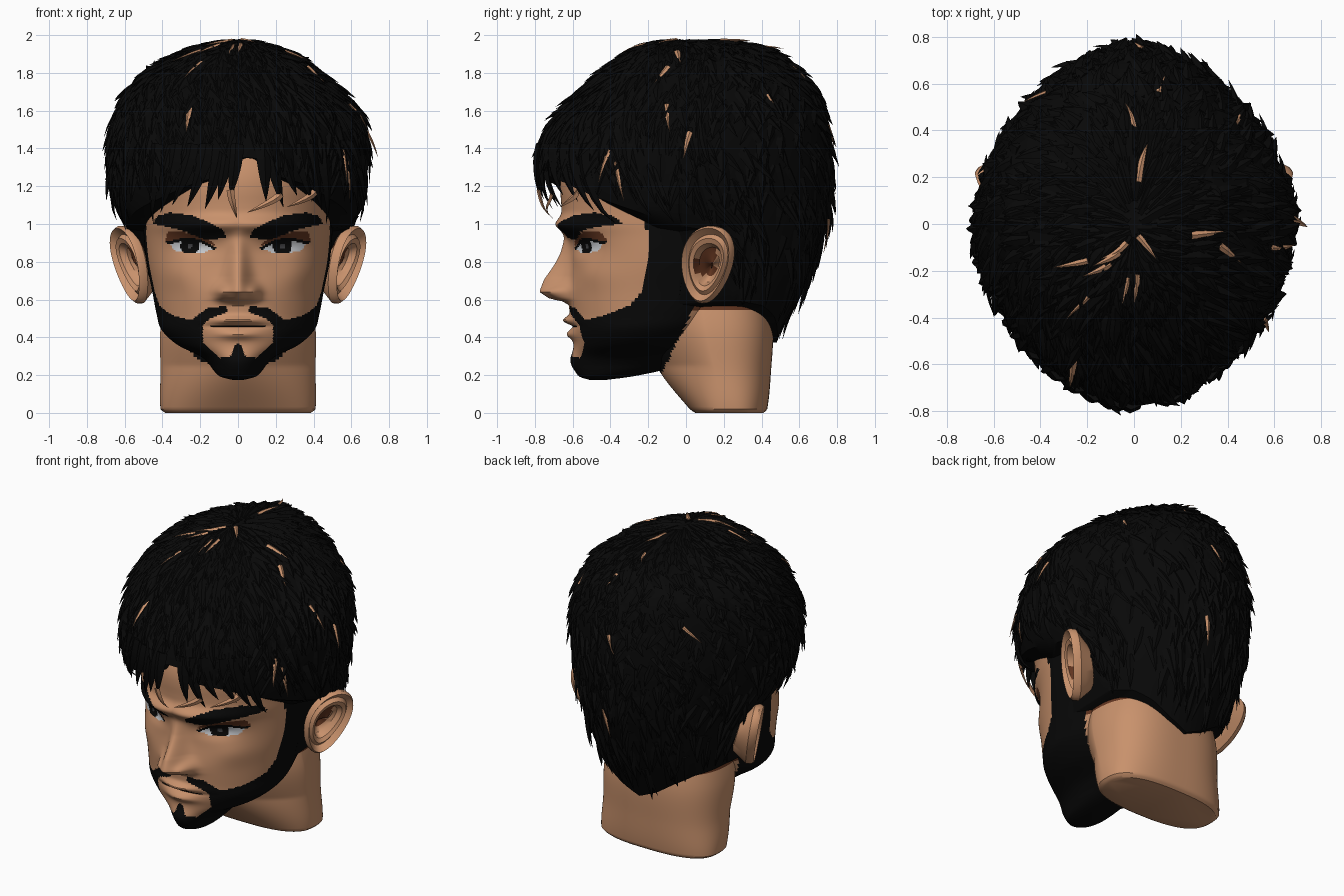
import bpy, bmesh, random
from math import sin, cos, pi, exp, asin, atan2
from mathutils import Vector

random.seed(4)
if "Cube" in bpy.data.objects:
    bpy.data.objects.remove(bpy.data.objects["Cube"])

def material(name, rgb):
    m = bpy.data.materials.new(name)
    m.use_nodes = True
    m.diffuse_color = (*rgb, 1)
    m.node_tree.nodes["Principled BSDF"].inputs["Base Color"].default_value = (*rgb, 1)
    return m

MATS = [material("skin", (.58, .285, .15)), material("hair_black", (.0025, .0025, .0025)),
        material("shadow_brown", (.12, .035, .014)), material("eye_white", (.6, .62, .65)),
        material("pupil_grey", (.06, .06, .065))]
SKIN, BLACK, BROWN, WHITE, GREY = range(5)

def build(name, verts, faces, rule, smooth=True):
    """Mesh object whose face colours come from rule(face centre)."""
    mesh = bpy.data.meshes.new(name)
    mesh.from_pydata(verts, [], faces)
    for m in MATS:
        mesh.materials.append(m)
    bm = bmesh.new()
    bm.from_mesh(mesh)
    bmesh.ops.recalc_face_normals(bm, faces=bm.faces)
    for f in bm.faces:
        f.material_index = rule(f.calc_center_median())
    bm.to_mesh(mesh)
    bm.free()
    ob = bpy.data.objects.new(name, mesh)
    bpy.context.collection.objects.link(ob)
    if smooth:
        bpy.ops.object.select_all(action='DESELECT')
        ob.select_set(True)
        bpy.context.view_layer.objects.active = ob
        bpy.ops.object.shade_smooth_by_angle(angle=.6)

def loft(rows, start=0):
    """Quads joining equal closed rows, with both ends capped."""
    n, last = len(rows[0]), len(rows) - 1
    idx = lambda i, j: start + i * n + j % n
    faces = [(idx(i, j), idx(i, j + 1), idx(i + 1, j + 1), idx(i + 1, j)) for i in range(last) for j in range(n)]
    faces += [tuple(idx(0, j) for j in reversed(range(n))), tuple(idx(last, j) for j in range(n))]
    return [v for r in rows for v in r], faces

def linear(table, x):
    for (x0, y0), (x1, y1) in zip(table, table[1:]):
        if x <= x1:
            return y0 + (y1 - y0) * max(0, (x - x0) / (x1 - x0))
    return table[-1][1]

def ring(table, z, a, power=1):
    """Point on a smooth loft of (z, front, back, half width) stations; a = 0 is the front."""
    zc = min(max(z, table[0][0]), table[-1][0])
    i = next(k for k in range(len(table) - 1) if zc <= table[k + 1][0])
    p, q, o, r = table[i], table[i + 1], table[max(i - 1, 0)], table[min(i + 2, len(table) - 1)]
    h, val = q[0] - p[0], []
    k = (zc - p[0]) / h
    for c in (1, 2, 3):
        m0, m1 = (q[c] - o[c]) / (q[0] - o[0]) * h, (r[c] - p[c]) / (r[0] - p[0]) * h
        d = q[c] - p[c]
        val.append(p[c] + k * m0 + k * k * (3 * d - 2 * m0 - m1) + k ** 3 * (m0 + m1 - 2 * d))
    f, b, w = val
    s, c = [abs(v) ** power * (1 if v > 0 else -1) for v in (sin(a), cos(a))]
    return Vector((w * s, (f + b) / 2 - (b - f) / 2 * c, z))

def inside(poly, x, y):
    hit = False
    for (x0, y0), (x1, y1) in zip(poly, poly[1:] + poly[:1]):
        if (y0 > y) != (y1 > y) and x < x0 + (x1 - x0) * (y - y0) / (y1 - y0):
            hit = not hit
    return hit

# Head: stations, nose, and painted regions; FACE is (angle from front, height)
HEAD = [(.175, -.51, -.42, .03), (.19, -.56, -.3, .09), (.22, -.58, -.15, .125), (.26, -.59, -.05, .155),
        (.3, -.595, 0, .2), (.36, -.595, .1, .32), (.44, -.605, .2, .405), (.52, -.615, .3, .43),
        (.65, -.625, .4, .455), (.8, -.61, .45, .485), (.95, -.63, .5, .5), (1.1, -.66, .53, .51),
        (1.3, -.65, .55, .52), (1.5, -.5, .5, .42), (1.7, -.2, .3, .15)]
NOSE = [(.57, 0), (.59, .03), (.605, .1), (.64, .15), (.71, .13), (.84, .055), (.93, .015), (.97, 0)]
NOSE_WIDTH = [(.6, .085), (.65, .08), (.72, .06), (.84, .05), (.95, .04)]
FACE = [(0, 2), (1.05, 2), (1.08, 1.1), (1.18, .95), (1.18, .8), (1.1, .65), (.95, .57), (.69, .52), (.44, .49),
        (.34, .53), (.25, .56), (.1, .565), (.09, .535), (.25, .5), (.32, .46), (.33, .37), (.17, .29),
        (.06, .3), (.025, .36), (0, .37)]
BROW = [(.06, .925), (.08, .97), (.15, 1.005), (.24, 1.045), (.36, 1.06), (.43, 1.04), (.45, 1.0), (.38, .985),
        (.28, .96), (.18, .92)]
EYE = [(.13, .87), (.2, .905), (.28, .915), (.36, .895), (.34, .86), (.26, .845), (.18, .85)]
LASH = [(.11, .875), (.2, .92), (.28, .93), (.39, .905), (.36, .89), (.13, .86)]
LID = [(.12, .89), (.16, .925), (.28, .955), (.37, .96), (.39, .9), (.28, .9)]

def bump(x, z, cx, cz, sx, sz):
    return exp(-((x - cx) / sx) ** 2 - ((z - cz) / sz) ** 2)

def sculpt(p):
    x, z = abs(p.x), p.z
    if p.y > -.2:
        return p
    out = linear(NOSE, z) * exp(-(x / linear(NOSE_WIDTH, z)) ** 2)
    out += .045 * bump(x, z, .085, .64, .035, .035)         # nostril wings
    out += .06 * bump(x, z, .13, .995, .24, .045)           # brow ridge
    out -= .03 * bump(x, z, .22, .88, .11, .05)             # eye socket
    out += .02 * bump(x, z, .33, .74, .1, .08)              # cheekbone
    out += .04 * bump(x, z, 0, .49, .12, .022) + .03 * bump(x, z, 0, .415, .1, .025)  # lips
    out += .02 * bump(x, z, 0, .27, .12, .05) - .015 * bump(x, z, 0, .458, .14, .01)  # chin, mouth
    return p + Vector((0, -out, 0))

def neck_paint(c):
    if c.y < -.13 + (c.z - .21) * .5:
        return BLACK
    return BROWN if c.z > .54 else SKIN

def head_paint(c):
    x, z = abs(c.x), c.z
    if c.y < -.2 and .8 < z < 1.1:
        if inside(BROW, x, z):
            return BLACK
        if inside(EYE, x, z):
            iris = (c.x + .01) * (1 if c.x > 0 else -1)
            d = ((iris - .245) ** 2 + (z - .885) ** 2) ** .5
            return GREY if d < .014 else BLACK if d < .05 else WHITE
        if inside(LASH, x, z):
            return BLACK
        if inside(LID, x, z):
            return BROWN
    if c.y < -.4 and x < .15 and abs(z - .459) < .007:
        return BLACK
    if inside(FACE, abs(atan2(c.x, -c.y)), z):
        return SKIN
    return neck_paint(c) if z < .57 else BLACK

angles = [s - .5 * sin(s) for s in (2 * pi * j / 224 for j in range(224))]
heights = [.175 + .008 * i for i in range(123)] + [1.2, 1.27, 1.35, 1.42, 1.5, 1.6, 1.7]
build("head", *loft([[sculpt(ring(HEAD, z, a)) for a in angles] for z in heights]), head_paint)

# Neck: upright sides, a throat wedge that leans forward, squarer at the nape
NECK = [(0, .05, .41, .385), (.02, .02, .43, .41), (.22, -.14, .45, .41), (.45, -.25, .46, .41), (.7, -.25, .42, .36)]
turn = [2 * pi * j / 128 for j in range(128)]
levels = [0, .01] + [.02 + i * .0125 for i in range(53)]
build("neck", *loft([[ring(NECK, z, a, .75 + .65 * min(1, z * 4) * (cos(a) > 0)) for a in turn] for z in levels]),
      neck_paint)

# Ears: front surface from the bowl out to the rim, then round the back
EAR = [(.05, -.06), (.3, -.055), (.45, -.04), (.55, 0), (.68, .012), (.78, -.008), (.87, .012),
       (.94, .028), (1, .01), (1.0, -.02), (.85, -.05), (.6, -.1), (.2, -.12)]

def ear_point(side, r, w, a):
    v = sin(a)
    u = r * (.145 * cos(a) * (1 + .22 * v) + .025 * v)
    return Vector((side * (.57 + .035 * v + .46 * u + .89 * w), .11 + .89 * u - .46 * w, .785 + r * .205 * v))

def ear_paint(c):
    depth = (abs(c.x) - .57) * .89 - (c.y - .11) * .46
    return BROWN if depth < -.01 and abs(c.z - .82) < .085 and abs(c.y - .085) < .07 else SKIN

for side, name in ((1, "left_ear"), (-1, "right_ear")):
    build(name, *loft([[ear_point(side, r, w, 2 * pi * j / 40) for j in range(40)] for r, w in EAR]), ear_paint)

# Hair: a thick cap from the hairline to the crown
HAIR = [(.33, -.1, .465, .36), (.45, -.15, .51, .39), (.65, -.3, .61, .46), (.87, -.5, .7, .54), (1, -.66, .745, .6),
        (1.1, -.75, .76, .65), (1.32, -.78, .77, .68), (1.5, -.73, .75, .67), (1.62, -.63, .72, .62),
        (1.74, -.51, .67, .53), (1.85, -.38, .56, .39), (1.92, -.27, .44, .24), (1.955, -.17, .28, .11),
        (1.968, -.06, .07, .01)]
HAIRLINE = [(0, 1.34), (.13, 1.33), (.2, 1.25), (.5, 1.2), (.8, 1.12), (1.05, 1.06), (1.25, 1.01), (1.4, .97),
            (1.65, .95), (1.75, .57), (2.2, .54), (2.5, .48), (2.8, .4), (pi, .34)]
CROWN, HEART = 1.968, Vector((0, 0, 1.1))
black, skin = lambda c: BLACK, lambda c: SKIN

def hairline(a):
    a = (a + pi) % (2 * pi) - pi
    return linear(HAIRLINE, abs(a - .1 * max(cos(a), 0)))

def hair_ring(z, a):
    """Outline narrows toward the front; the crown is fuller on the right."""
    p = ring(HAIR, z, a, 1 + .15 * min(1, max(0, (z - .7) / .4)))
    p.x -= .03 * max(0, 1 - abs(z - 1.77) / .2)
    return p

def scalp(a, s):
    low = hairline(a)
    return hair_ring(low + (CROWN - low) * (1 - (1 - s) ** 2), a)

rows = [[ring(HEAD, hairline(a) + .01, a) for a in turn]]
rows += [[scalp(a, .01 + .99 * i / 40) for a in turn] for i in range(41)]
build("hair_cap", *loft(rows), black)

def add_lock(verts, faces, pts, width):
    """Tapered diamond strand along pts."""
    sections = []
    for i, p in enumerate(pts):
        n = (p - HEART).normalized()
        side = (pts[min(i + 1, len(pts) - 1)] - pts[max(i - 1, 0)]).cross(n).normalized()
        w = width * (1.02 - (i / (len(pts) - 1)) ** 2)
        sections.append([p + side * w, p + n * w * .5, p - side * w, p - n * w * .5])
    v, f = loft(sections, len(verts))
    verts += v
    faces += f

# Short overlapping locks that break up the outline, with a few lighter strays
for name, count, width, rule in (("hair_locks", 2000, .026, black), ("stray_locks", 22, .012, skin)):
    verts, faces = [], []
    for _ in range(count):
        a = random.uniform(0, 2 * pi)
        step = .026 / (CROWN - hairline(a))
        s = random.uniform(4 * step, .97)
        lift, swirl = (.012 + .045 * random.random() ** 2) * (1 - .6 * s * s), random.uniform(-.03, .045)
        pts = [scalp(a + swirl * i, max(s - step * i, .005)) for i in range(5)]
        base = .006 if rule is black else -.012
        pts = [p + (p - HEART).normalized() * (lift * i / 4 - base) for i, p in enumerate(pts)]
        add_lock(verts, faces, pts, width * random.uniform(.7, 1.35))
    build(name, verts, faces, rule, False)

def strands(name, specs, width, rule):
    verts, faces = [], []
    for x0, z0, x1, z1 in specs:
        path = [hair_ring(z0 + (z1 - z0) * k / 6, asin((x0 + (x1 - x0) * (k / 6) ** 1.5) / .69)) for k in range(7)]
        add_lock(verts, faces, [p + Vector((0, -.012, 0)) for p in path], width)
    build(name, verts, faces, rule)

# Fringe strands over the forehead, plus a few lighter loose curls
FRINGE = [(-.02, -.06, 1.14), (-.08, -.14, 1.13), (-.12, -.22, 1.08), (-.2, -.32, 1.09), (-.28, -.4, 1.1),
          (-.36, -.47, 1.06), (-.46, -.53, 1.0), (.17, .19, 1.12), (.21, .29, 1.09), (.27, .36, 1.15),
          (.36, .44, 1.12), (.42, .5, 1.07), (.48, .55, 1.0)]
strands("fringe", [(x0, 1.42, x1, tip) for x0, x1, tip in FRINGE], .042, black)
strands("loose_curls", [(-.06, 1.18, -.01, 1.03), (.27, 1.16, .07, 1.06), (.45, 1.17, .31, 1.09)], .02, skin)
